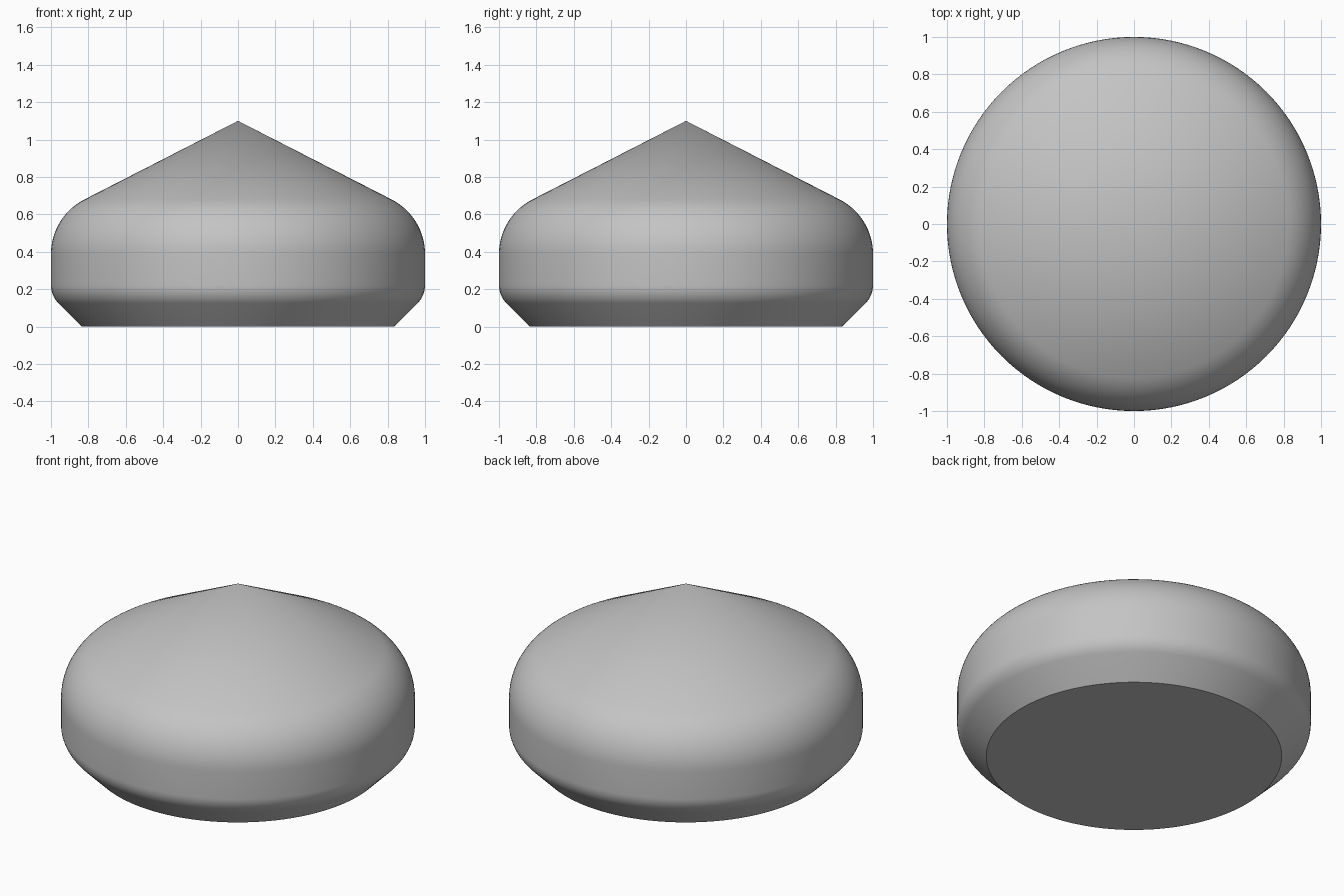
import bpy
import bmesh
import math
from mathutils import Vector, Matrix

if "Cube" in bpy.data.objects:
    bpy.data.objects.remove(bpy.data.objects["Cube"], do_unlink=True)

SIDES = 128


def make_material(name, colour):
    mat = bpy.data.materials.new(name)
    mat.use_nodes = True
    mat.diffuse_color = colour
    mat.node_tree.nodes["Principled BSDF"].inputs["Base Color"].default_value = colour
    return mat


def fillet(before, corner, after, length, steps):
    """Points of a round that starts the given length away from the corner."""
    u = (before - corner).normalized()
    v = (after - corner).normalized()
    half = u.angle(v) / 2
    centre = corner + (u + v).normalized() * (length / math.cos(half))
    start = corner + u * length - centre
    turn = math.pi - 2 * half
    return [centre + Matrix.Rotation(turn * i / steps, 2) @ start
            for i in range(steps + 1)]


# Half profile: flat base, bevelled foot, upright wall, conical top
base = Vector((0.835, 0))
foot = Vector((1, 0.165))
shoulder = Vector((1, 0.588))
apex = Vector((0, 1.1))
profile = [Vector((0, 0)), base]
profile += fillet(base, foot, shoulder, 0.057, 8)
profile += fillet(foot, shoulder, apex, 0.2, 16)
profile.append(apex)

# Turn the profile around the upright axis
bm = bmesh.new()
verts = [bm.verts.new((p.x, 0, p.y)) for p in profile]
edges = [bm.edges.new(pair) for pair in zip(verts, verts[1:])]
bmesh.ops.spin(bm, geom=verts + edges, cent=(0, 0, 0), axis=(0, 0, 1),
               angle=math.tau, steps=SIDES, use_duplicate=False)
bmesh.ops.remove_doubles(bm, verts=bm.verts, dist=0.0001)
bmesh.ops.recalc_face_normals(bm, faces=bm.faces)
mesh = bpy.data.meshes.new("domed_cap")
bm.to_mesh(mesh)
bm.free()

cap = bpy.data.objects.new("domed_cap", mesh)
bpy.context.collection.objects.link(cap)
mesh.materials.append(make_material("plain_grey", (0.55, 0.55, 0.55, 1)))

# Smooth skin with a crisp edge around the base
bpy.ops.object.select_all(action="DESELECT")
cap.select_set(True)
bpy.context.view_layer.objects.active = cap
bpy.ops.object.shade_smooth_by_angle(angle=math.radians(30))
